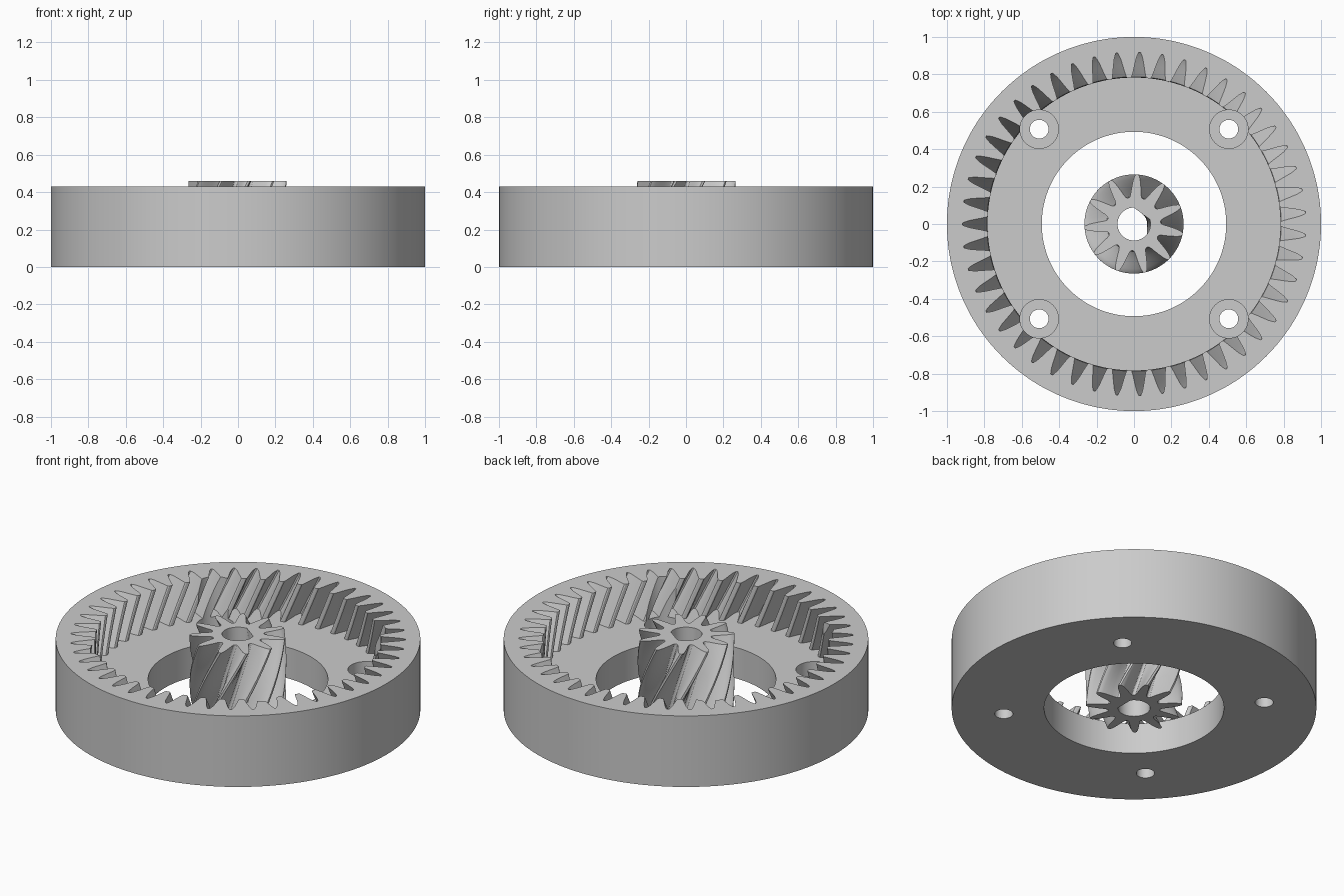
import bpy, bmesh, math
from math import sin, cos, pi, radians

cube = bpy.data.objects.get("Cube")
if cube:
    bpy.data.objects.remove(cube)

grey = bpy.data.materials.new("plain_grey")
grey.use_nodes = True
grey.diffuse_color = (0.6, 0.6, 0.6, 1)
grey.node_tree.nodes["Principled BSDF"].inputs["Base Color"].default_value = (0.6, 0.6, 0.6, 1)


def gear_profile(teeth, flank):
    """Polar outline; flank lists (fraction of a pitch from the centre, radius)."""
    one = [(-f, r) for f, r in reversed(flank)] + flank
    pitch = 2 * pi / teeth
    return [((i + f) * pitch, r) for i in range(teeth) for f, r in one]


def circle(profile, radius):
    return [(a, radius) for a, _ in profile]


def d_bore(profile, radius, flat):
    return [(a, min(radius, flat / max(cos(a), 0.01))) for a, _ in profile]


def loft(name, rows):
    """Closed skin through rows of (polar outline, height, twist)."""
    bm = bmesh.new()
    rings = [[bm.verts.new((r * cos(a + t), r * sin(a + t), z)) for a, r in p]
             for p, z, t in rows]
    n = len(rings[0])
    for k, low in enumerate(rings):
        high = rings[(k + 1) % len(rings)]
        for i in range(n):
            j = (i + 1) % n
            bm.faces.new((low[i], low[j], high[j], high[i]))
    bmesh.ops.recalc_face_normals(bm, faces=bm.faces)
    mesh = bpy.data.meshes.new(name)
    bm.to_mesh(mesh)
    bm.free()
    mesh.materials.append(grey)
    obj = bpy.data.objects.new(name, mesh)
    bpy.context.collection.objects.link(obj)
    return obj


def activate(obj):
    bpy.ops.object.select_all(action='DESELECT')
    obj.select_set(True)
    bpy.context.view_layer.objects.active = obj


def drill(target, x, y, radius, z0, z1):
    bpy.ops.mesh.primitive_cylinder_add(vertices=48, radius=radius, depth=z1 - z0,
                                        location=(x, y, (z0 + z1) / 2))
    cutter = bpy.context.object
    cutter.hide_render = True
    cutter.data.materials.append(grey)
    activate(target)
    mod = target.modifiers.new("hole", 'BOOLEAN')
    mod.operation = 'DIFFERENCE'
    mod.solver = 'EXACT'
    mod.object = cutter
    bpy.ops.object.modifier_apply(modifier=mod.name)
    bpy.data.objects.remove(cutter)


STEPS = 8

# Ring gear: outer wall, helical inner teeth, thick floor with a central opening
height, floor = 0.43, 0.187
gap = [(0.04, 0.918), (0.09, 0.905), (0.15, 0.885), (0.22, 0.85),
       (0.29, 0.815), (0.36, 0.787), (0.42, 0.783)]
teeth = gear_profile(47, gap)
phase = pi / 47
twist = radians(7.2)
rows = [(circle(teeth, 1), 0, phase), (circle(teeth, 1), height, phase)]
for s in range(STEPS + 1):
    f = s / STEPS
    rows.append((teeth, height + (floor - height) * f, phase + twist * f))
rows += [(circle(teeth, 0.493), z, phase + twist) for z in (floor, 0)]
ring = loft("ring_gear", rows)

# Counterbored screw holes
for sx in (-1, 1):
    for sy in (-1, 1):
        drill(ring, sx * 0.507, sy * 0.507, 0.103, 0.1, 0.6)
        drill(ring, sx * 0.507, sy * 0.507, 0.05, -0.1, 0.6)

# Helical pinion with a twisted D-shaped bore
top, turn = 0.46, radians(53.7)
tooth = [(0.04, 0.265), (0.08, 0.258), (0.13, 0.24), (0.18, 0.215),
         (0.24, 0.187), (0.31, 0.16), (0.38, 0.147), (0.46, 0.143)]
star = gear_profile(11, tooth)
bore = d_bore(star, 0.088, 0.07)
levels = [(s / STEPS / 3) for s in range(3 * STEPS + 1)]
rows = [(star, top * f, turn * f) for f in levels]
rows += [(bore, top * f, turn * f) for f in reversed(levels)]
pinion = loft("pinion_gear", rows)

for part in (ring, pinion):
    activate(part)
    bpy.ops.object.shade_smooth_by_angle(angle=radians(30))
